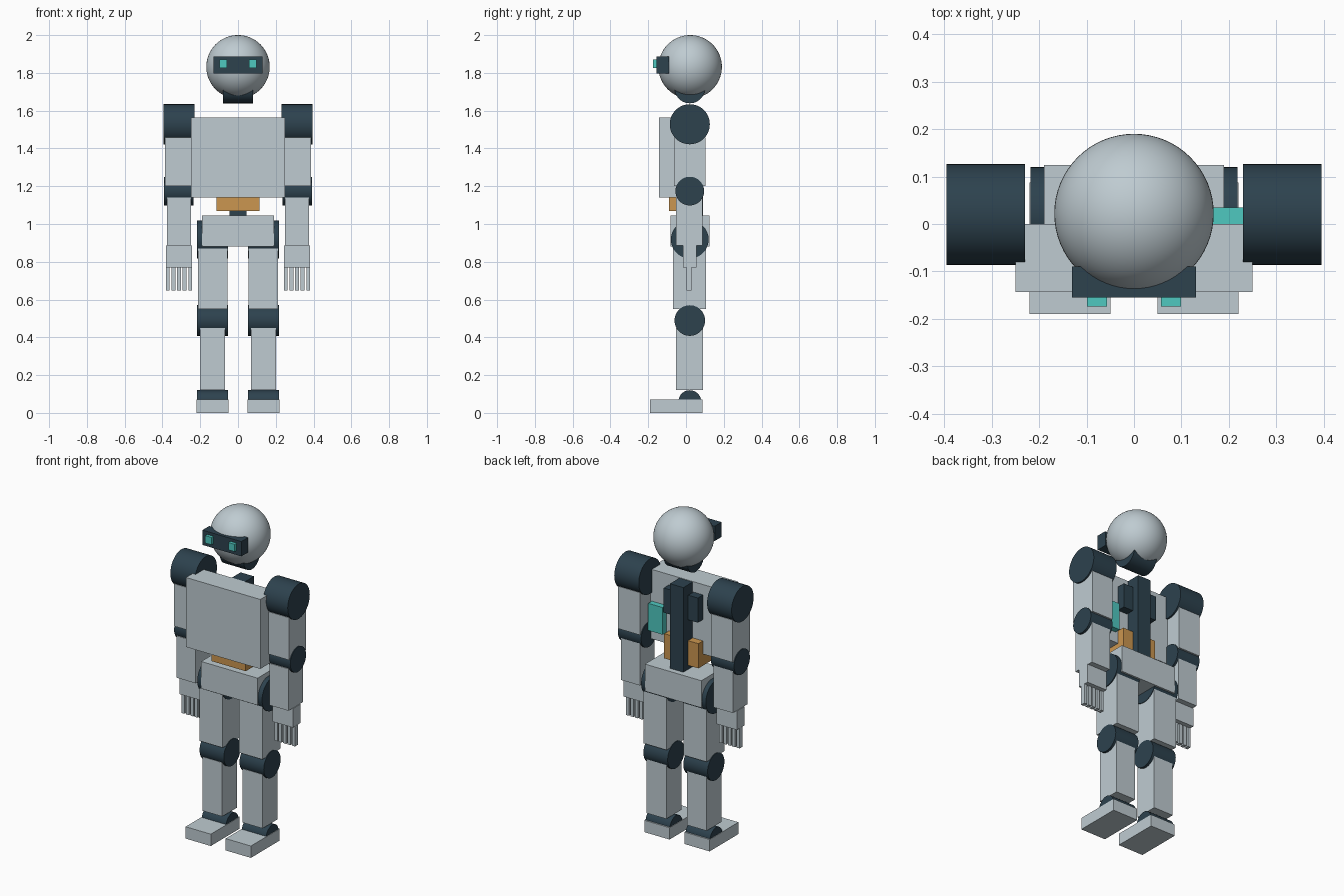
import bpy
import math

if "Cube" in bpy.data.objects:
    bpy.data.objects.remove(bpy.data.objects["Cube"])


def material(name, rgb):
    m = bpy.data.materials.new(name)
    m.diffuse_color = (*rgb, 1.0)
    m.use_nodes = True
    m.node_tree.nodes["Principled BSDF"].inputs["Base Color"].default_value = m.diffuse_color
    return m


LIGHT = material("pale grey shell", (0.52, 0.60, 0.64))
DARK = material("dark slate joint", (0.026, 0.054, 0.076))
TEAL = material("teal light", (0.078, 0.58, 0.53))
ORANGE = material("orange battery", (0.60, 0.305, 0.08))
AXIS_Y = 0.02  # depth of the joint line


def finish(name, mat):
    ob = bpy.context.object
    ob.name = name
    ob.data.materials.append(mat)
    return ob


def box(name, mat, x, y, z):
    """Box from (min, max) ranges."""
    bpy.ops.mesh.primitive_cube_add(size=1, location=[(a + b) / 2 for a, b in (x, y, z)])
    ob = finish(name, mat)
    ob.scale = [b - a for a, b in (x, y, z)]
    bpy.ops.object.transform_apply(location=False, rotation=False, scale=True)
    return ob


def joint(name, x, z, r):
    """Cylinder lying along x on the joint line."""
    bpy.ops.mesh.primitive_cylinder_add(vertices=48, radius=r, depth=x[1] - x[0],
                                        location=((x[0] + x[1]) / 2, AXIS_Y, z),
                                        rotation=(0, math.pi / 2, 0))
    finish(name, DARK)
    bpy.ops.object.shade_smooth_by_angle(angle=math.radians(35))


# Head, visor and neck
bpy.ops.mesh.primitive_uv_sphere_add(segments=64, ring_count=32, radius=0.168,
                                     location=(0, AXIS_Y + 0.002, 1.832))
finish("head", LIGHT)
bpy.ops.object.shade_smooth()
box("visor", DARK, (-0.131, 0.131), (-0.155, -0.09), (1.798, 1.888))
joint("neck", (-0.08, 0.08), 1.72, 0.081)

# Torso
box("chest_plate", LIGHT, (-0.25, 0.25), (-0.143, 0.0), (1.14, 1.563))
box("spine", DARK, (-0.045, 0.045), (0.0, 0.09), (1.04, 1.56))
box("battery", ORANGE, (-0.115, 0.115), (-0.09, 0.045), (1.07, 1.22))
box("back_panel", TEAL, (0.133, 0.23), (0.0, 0.035), (1.205, 1.37))
box("pelvis", LIGHT, (-0.19, 0.19), (-0.083, 0.124), (0.88, 1.045))


def side_range(s, a, b):
    return tuple(sorted((s * a, s * b)))


# Everything that repeats on both sides
for side, s in (("left", 1), ("right", -1)):
    def X(a, b):
        return side_range(s, a, b)

    box(side + "_eye", TEAL, X(0.057, 0.099), (-0.174, -0.15), (1.825, 1.870))
    box(side + "_back_module", DARK, X(0.05, 0.115), (0.0, 0.05), (1.35, 1.5))

    # Arm
    joint(side + "_shoulder", X(0.23, 0.395), 1.528, 0.106)
    box(side + "_upper_arm", LIGHT, X(0.24, 0.386), (-0.063, 0.102), (1.2, 1.458))
    joint(side + "_elbow", X(0.235, 0.391), 1.174, 0.076)
    box(side + "_forearm", LIGHT, X(0.248, 0.377), (-0.053, 0.088), (0.885, 1.14))
    box(side + "_hand", LIGHT, X(0.244, 0.381), (-0.017, 0.055), (0.77, 0.885))
    for i in range(5):
        c = 0.3125 + (i - 2) * 0.0297
        box(f"{side}_finger_{i + 1}", LIGHT, X(c - 0.01, c + 0.01), (0.002, 0.03), (0.648, 0.772))

    # Leg
    joint(side + "_hip", X(0.053, 0.218), 0.918, 0.1)
    box(side + "_thigh", LIGHT, X(0.056, 0.212), (-0.068, 0.106), (0.55, 0.88))
    joint(side + "_knee", X(0.053, 0.216), 0.489, 0.081)
    box(side + "_shin", LIGHT, X(0.069, 0.202), (-0.053, 0.091), (0.122, 0.45))
    joint(side + "_ankle", X(0.053, 0.217), 0.06, 0.06)
    box(side + "_foot", LIGHT, X(0.05, 0.22), (-0.19, 0.087), (0.0, 0.072))
